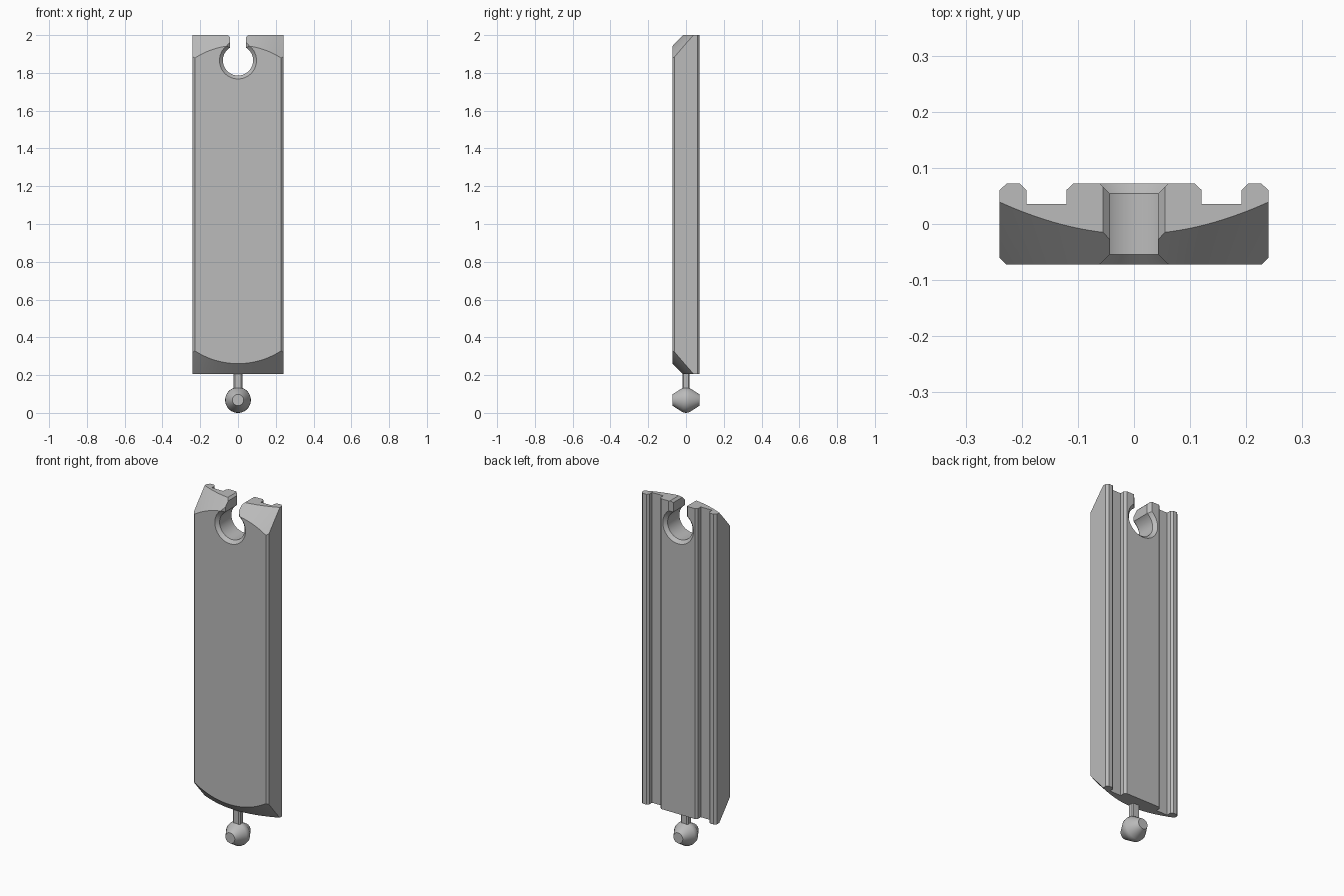
import bpy, bmesh, math
from mathutils import Vector

if "Cube" in bpy.data.objects:
    bpy.data.objects.remove(bpy.data.objects["Cube"])

grey = bpy.data.materials.new("mid_grey")
grey.diffuse_color = (0.5, 0.5, 0.5, 1)
grey.use_nodes = True
grey.node_tree.nodes["Principled BSDF"].inputs["Base Color"].default_value = grey.diffuse_color


def loft(name, rings):
    """Solid through matching closed rings of points, capped at both ends."""
    bm = bmesh.new()
    vs = [[bm.verts.new(p) for p in ring] for ring in rings]
    n = len(rings[0])
    for a, b in zip(vs, vs[1:]):
        for i in range(n):
            j = (i + 1) % n
            bm.faces.new((a[i], a[j], b[j], b[i]))
    bm.faces.new(vs[0][::-1])
    bm.faces.new(vs[-1])
    bmesh.ops.recalc_face_normals(bm, faces=bm.faces)
    me = bpy.data.meshes.new(name)
    bm.to_mesh(me)
    bm.free()
    me.materials.append(grey)
    ob = bpy.data.objects.new(name, me)
    bpy.context.collection.objects.link(ob)
    return ob


def prism_z(name, pts, z0, z1):
    return loft(name, [[(x, y, z) for x, y in pts] for z in (z0, z1)])


def lathe_y(name, zc, profile, n):
    """Round solid about a y axis at height zc; profile is (y, radius)."""
    return loft(name, [[(r * math.cos(2 * math.pi * i / n), y,
                         zc + r * math.sin(2 * math.pi * i / n)) for i in range(n)]
                       for y, r in profile])


def activate(ob):
    bpy.ops.object.select_all(action='DESELECT')
    ob.select_set(True)
    bpy.context.view_layer.objects.active = ob


def cut(ob, cutter, op='DIFFERENCE'):
    activate(ob)
    m = ob.modifiers.new("cut", 'BOOLEAN')
    m.operation, m.solver, m.object = op, 'EXACT', cutter
    bpy.ops.object.modifier_apply(modifier=m.name)
    bpy.data.objects.remove(cutter)


def mirrored(half):
    return half + [(-x, y) for x, y in reversed(half)]


# Grooved slab: chamfered front, two channels in the back
BOTTOM, TOP, F = 0.207, 2.0, 0.072
half = [(0.228, -F), (0.24, -F + 0.012), (0.24, 0.06), (0.227, F), (0.203, F),
        (0.192, 0.061), (0.192, 0.036), (0.12, 0.036), (0.12, 0.061), (0.108, F)]
body = prism_z("slab", mirrored(half), BOTTOM, TOP)


# Rounded end bevels: keep what lies in a flared stadium
def stadium(y):
    r, n = 0.42 + y + F, 96
    top = [(r * math.cos(math.pi * i / n), y, 1.526 + r * math.sin(math.pi * i / n))
           for i in range(n + 1)]
    low = [(-r * math.cos(math.pi * i / n), y, 0.681 - r * math.sin(math.pi * i / n))
           for i in range(n + 1)]
    return top + low


cut(body, loft("end_cutter", [stadium(-0.09), stadium(0.1)]), 'INTERSECT')

# Socket hole, chamfered front and back
cut(body, lathe_y("hole_cutter", 1.866,
                  [(-0.1, 0.126), (-0.054, 0.08), (0.054, 0.08), (0.1, 0.126)], 64))

# Slot opening into the hole, with the same chamfers
slot = [(0.089, -0.1), (0.043, -0.054), (0.043, 0.054), (0.089, 0.1)]
cut(body, prism_z("slot_cutter", mirrored(slot), 1.866, 2.1))

# Chamfered mouth of the slot
mouth = mirrored([(0.03, 1.975), (0.155, 2.1)])
cut(body, loft("mouth_cutter", [[(x, y, z) for x, z in mouth] for y in (-0.2, 0.2)]))

# Connecting ball with flat ends, and its neck
ball = lathe_y("ball", 0.068, [(-F, 0.03), (-0.015, 0.066), (0, 0.068),
                               (0.015, 0.066), (F, 0.03)], 48)
neck = prism_z("neck", mirrored([(0.017, -0.018), (0.023, -0.012),
                                 (0.023, 0.012), (0.017, 0.018)]), 0.11, BOTTOM + 0.02)

for ob in (body, ball, neck):
    activate(ob)
    bpy.ops.object.shade_smooth_by_angle(angle=math.radians(25))
